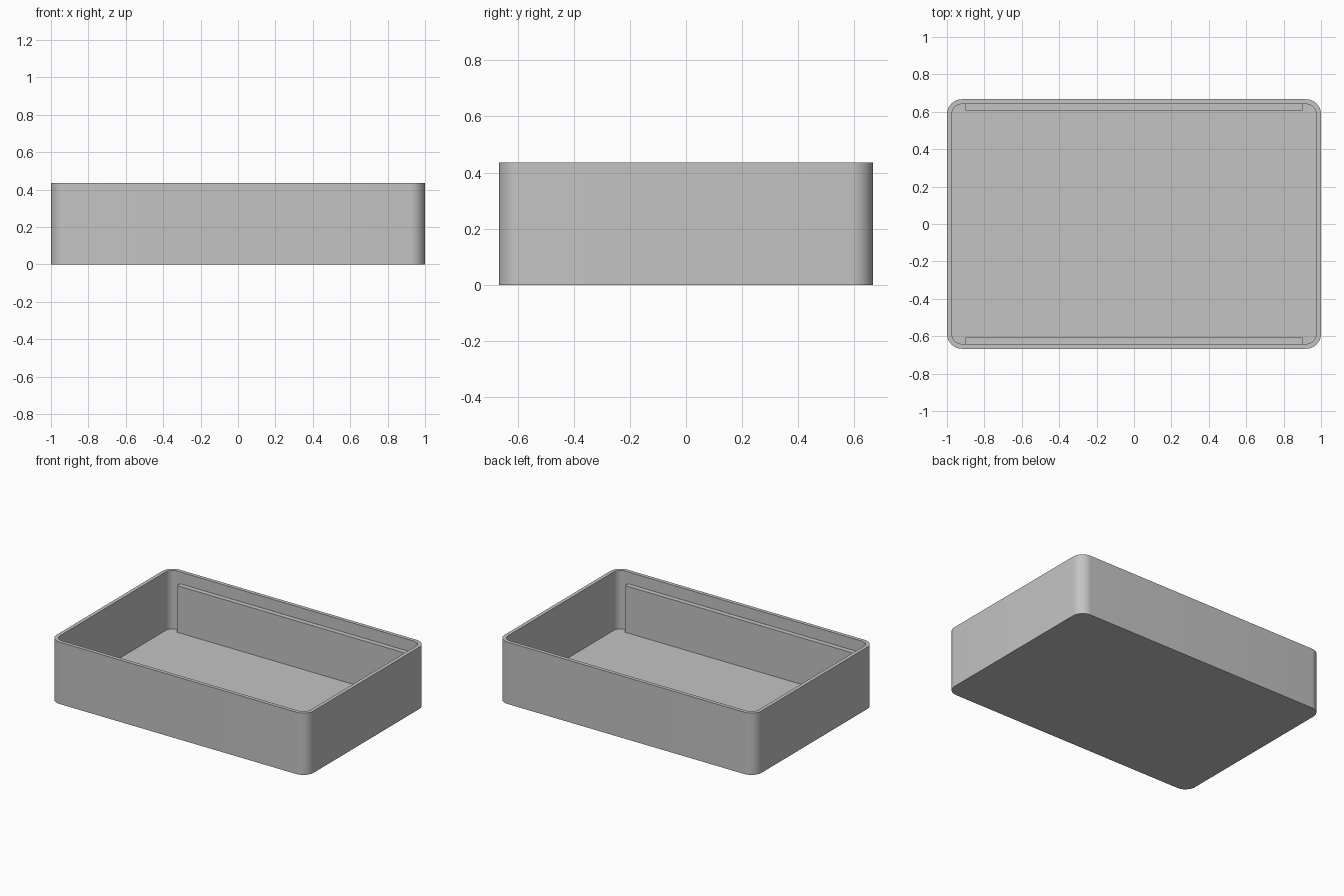
import bpy
import bmesh
from math import cos, sin, pi, radians

HALF_X, HALF_Y, HEIGHT = 1.0, 0.667, 0.435
WALL, FLOOR, RADIUS = 0.026, 0.024, 0.08
LEDGE_HALF_X, LEDGE_IN, LEDGE_TOP = 0.9, 0.607, 0.352
STEPS = 12

cube = bpy.data.objects.get("Cube")
if cube:
    bpy.data.objects.remove(cube, do_unlink=True)

grey = bpy.data.materials.new("plain grey")
grey.use_nodes = True
colour = (0.55, 0.55, 0.55, 1)
grey.diffuse_color = colour
grey.node_tree.nodes["Principled BSDF"].inputs["Base Color"].default_value = colour


def finish(name, bm):
    """Turn a bmesh into a named grey object."""
    bmesh.ops.recalc_face_normals(bm, faces=bm.faces)
    mesh = bpy.data.meshes.new(name)
    bm.to_mesh(mesh)
    bm.free()
    mesh.materials.append(grey)
    obj = bpy.data.objects.new(name, mesh)
    bpy.context.collection.objects.link(obj)
    return obj


def rounded_ring(bm, inset, z):
    """Rounded rectangle of vertices, offset inward from the outer wall."""
    r = RADIUS - inset
    cx, cy = HALF_X - RADIUS, HALF_Y - RADIUS
    ring = []
    for corner, (sx, sy) in enumerate([(1, 1), (-1, 1), (-1, -1), (1, -1)]):
        for i in range(STEPS + 1):
            a = (corner + i / STEPS) * pi / 2
            ring.append(bm.verts.new((sx * cx + r * cos(a), sy * cy + r * sin(a), z)))
    return ring


# Open tray: outer wall, rim, inner wall, closed by the floor and underside
bm = bmesh.new()
rings = [rounded_ring(bm, inset, z) for inset, z in
         [(0, 0), (0, HEIGHT), (WALL, HEIGHT), (WALL, FLOOR)]]
for low, high in zip(rings, rings[1:]):
    for i in range(len(low)):
        j = (i + 1) % len(low)
        bm.faces.new((low[i], low[j], high[j], high[i]))
bm.faces.new(rings[0])
bm.faces.new(rings[-1])
tray = finish("tray", bm)
bpy.ops.object.select_all(action="DESELECT")
tray.select_set(True)
bpy.context.view_layer.objects.active = tray
bpy.ops.object.shade_smooth_by_angle(angle=radians(30))

# Long ledges standing on the floor against the front and back walls
for name, side in (("front_ledge", -1), ("back_ledge", 1)):
    outer = HALF_Y - WALL / 2
    base = FLOOR / 2
    bm = bmesh.new()
    bmesh.ops.create_cube(bm, size=1)
    bmesh.ops.scale(bm, verts=bm.verts,
                    vec=(2 * LEDGE_HALF_X, outer - LEDGE_IN, LEDGE_TOP - base))
    bmesh.ops.translate(bm, verts=bm.verts,
                        vec=(0, side * (outer + LEDGE_IN) / 2, (LEDGE_TOP + base) / 2))
    finish(name, bm)
